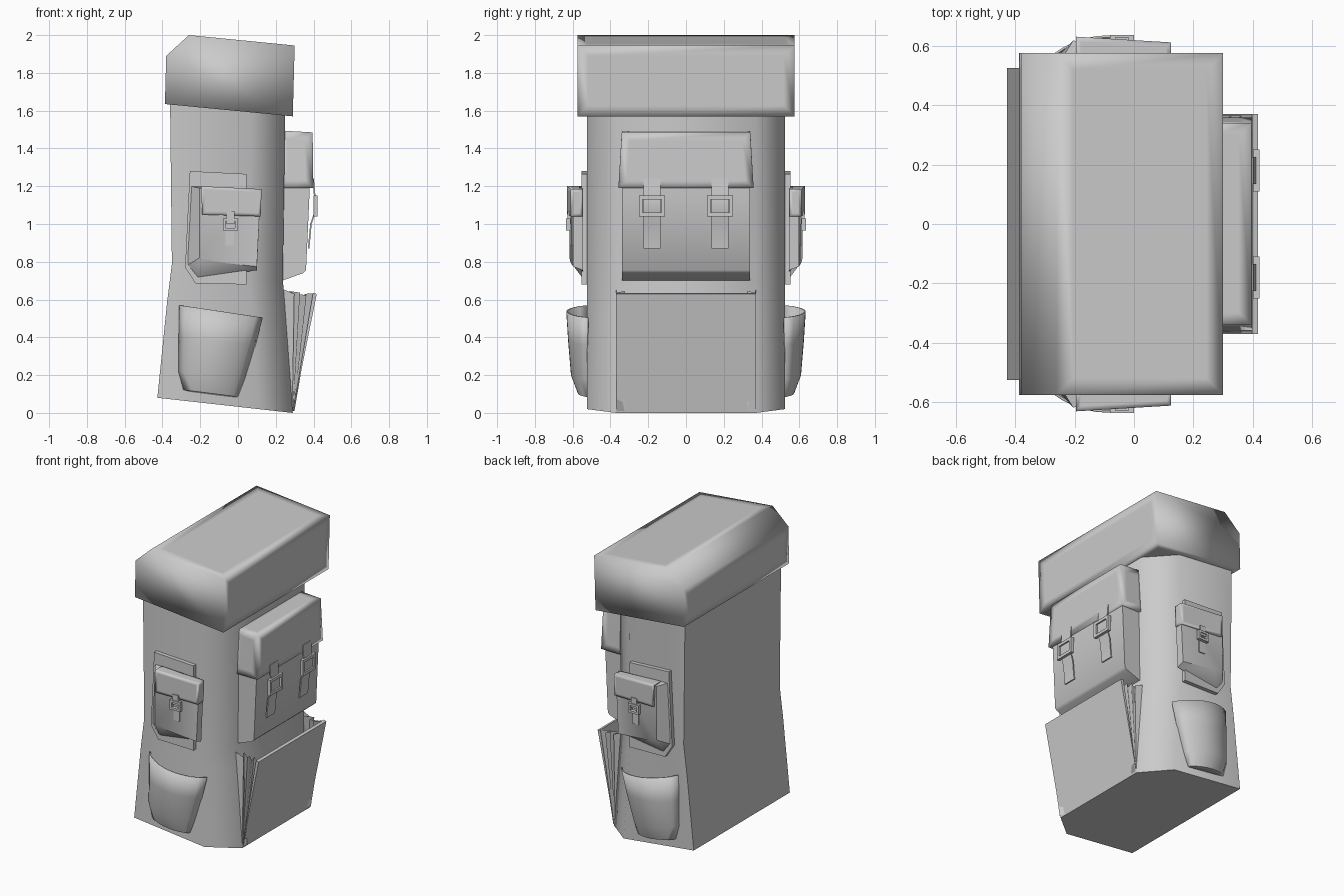
import bpy, bmesh, math

if "Cube" in bpy.data.objects:
    bpy.data.objects.remove(bpy.data.objects["Cube"])


def loft(name, rings, cap=True, closed=True, angle=50, soft=0, mirror=False, thick=0):
    """Skin equal-length rings; soft insets big faces so full smoothing looks padded."""
    bm = bmesh.new()
    vs = [[bm.verts.new(p) for p in r] for r in rings]
    n = len(rings[0])
    for a, b in zip(vs, vs[1:]):
        for i in range(n if closed else n - 1):
            j = (i + 1) % n
            bm.faces.new((a[i], a[j], b[j], b[i]))
    if cap:
        bm.faces.new(vs[0])
        bm.faces.new(vs[-1])
    bmesh.ops.recalc_face_normals(bm, faces=bm.faces[:])
    if soft:
        big = [f for f in bm.faces if min(e.calc_length() for e in f.edges) > soft * 0.9]
        bmesh.ops.inset_individual(bm, faces=big, thickness=soft * 0.4)
    me = bpy.data.meshes.new(name)
    bm.to_mesh(me)
    bm.free()
    ob = bpy.data.objects.new(name, me)
    bpy.context.collection.objects.link(ob)
    bpy.ops.object.select_all(action='DESELECT')
    ob.select_set(True)
    bpy.context.view_layer.objects.active = ob
    bpy.ops.object.shade_smooth_by_angle(angle=math.radians(angle))
    if thick:
        m = ob.modifiers.new("thickness", 'SOLIDIFY')
        m.thickness, m.offset = thick, 0
    if mirror:
        m = ob.modifiers.new("mirror", 'MIRROR')
        m.use_axis = (False, True, False)
    return ob


def prism_y(name, pts, lo, hi, **kw):
    """Extrude an x-z outline along y."""
    return loft(name, [[(x, y, z) for x, z in pts] for y in (lo, hi)], **kw)


def ribbon_x(name, path, y, w, t=0.008):
    """Strap hanging on the +x side: x-z path with thickness t, width w."""
    pts = path + [(x - t, z) for x, z in reversed(path)]
    return prism_y(name, pts, y - w / 2, y + w / 2, mirror=True)


def box(name, lo, hi, mirror=True):
    return prism_y(name, [(lo[0], lo[2]), (hi[0], lo[2]), (hi[0], hi[2]), (lo[0], hi[2])],
                   lo[1], hi[1], mirror=mirror)


# Main body: back edge / front edge positions at each level, chamfered front corners
levels = [(-.427, .08, .29, 0), (-.375, .59, .25, .54), (-.35, .79, .237, .71), (-.36, 1.68, .25, 1.62)]
rings = []
for xb, zb, xf, zf in levels:
    ring = []
    for x, y in [(xb, -.525), (xf - .18, -.525), (xf, -.37), (xf, .37), (xf - .18, .525), (xb, .525)]:
        ring.append((x, y, zb + (zf - zb) * (x - xb) / (xf - xb)))
    rings.append(ring)
loft("body", rings, angle=60)

# Lid
prism_y("lid", [(-.387, 1.635), (-.38, 1.89), (-.26, 2.0), (.3, 1.945), (.29, 1.57)],
        -.575, .575, angle=93, soft=.2)

# Large front pocket with its flap
prism_y("front_pocket", [(.22, 1.3), (.385, 1.3), (.378, 1.15), (.36, .755), (.345, .74), (.22, .695)],
        -.34, .34)
loft("front_pocket_flap", [
    [(.22, -.34, 1.495), (.395, -.34, 1.485), (.395, .34, 1.485), (.22, .34, 1.495)],
    [(.22, -.358, 1.19), (.399, -.358, 1.19), (.399, .358, 1.19), (.22, .358, 1.19)]],
    angle=93, soft=.15)

# Front pocket straps and buckles
ribbon_x("front_strap", [(.402, 1.24), (.406, 1.19), (.413, 1.12), (.411, 1.06), (.39, 1.0), (.378, .87)], .18, .09)
for nm, y0, y1, z0, z1 in [("left", .11, .13, 1.04, 1.15), ("right", .23, .25, 1.04, 1.15),
                           ("bottom", .13, .23, 1.04, 1.06), ("top", .13, .23, 1.13, 1.15)]:
    box("front_buckle_" + nm, (.4, y0, z0), (.422, y1, z1))

# Lower front pocket: leaning panel with pleated gussets
prism_y("lower_panel", [(.29, 0), (.417, .63), (.397, .635)], -.37, .37)
tops = [(.24, .37, .655), (.298, .365, .63), (.272, .325, .645), (.328, .365, .637),
        (.318, .325, .63), (.362, .365, .622), (.352, .325, .63), (.405, .368, .633)]
loft("pleated_gusset", [tops, [(.285 + .002 * i, p[1], .01) for i, p in enumerate(tops)]],
     cap=False, closed=False, angle=20, mirror=True)

# Open side pockets, bulging half-round cups
cups = [((-.31, .57), (.128, .505), .11), ((-.313, .4), (.09, .36), .1), ((-.315, .22), (.035, .18), .085),
        ((-.29, .125), (0, .088), .05), ((-.28, .12), (-.01, .086), 0)]
rings = []
for (xa, za), (xb, zb), d in cups:
    rings.append([(xa + (xb - xa) * i / 12, .52 + d * math.sin(math.pi * i / 12) ** .65,
                   za + (zb - za) * i / 12) for i in range(13)])
loft("side_cup", rings, cap=False, closed=False, angle=60, mirror=True, thick=.008)

# Upper side pockets: backing plate, bag, flap
prism_y("side_plate", [(-.255, 1.28), (.045, 1.265), (.045, .68), (-.225, .685), (-.28, .77)],
        .51, .552, mirror=True)
bag = [
    ((-.25, 1.2), (.12, 1.185), (.1, .755), (-.215, .71), (-.272, .78)),
    ((-.205, 1.19), (.12, 1.18), (.1, .775), (-.14, .8), (-.205, .82))]
loft("side_bag", [[(x, .545, z) for x, z in bag[0]],
                  [(x, .607 - .06 * (x + .05), z) for x, z in bag[1]]], mirror=True, angle=40)
flap = [(-.195, 1.2), (.125, 1.185), (.12, 1.04), (-.19, 1.05)]
loft("side_flap", [[(x, .548, z) for x, z in flap],
                   [(x, .621 - .06 * (x + .05), z) for x, z in flap]], angle=93, soft=.06, mirror=True)

# Side strap and buckle
sx = -.04
box("side_strap_upper", (sx - .022, .61, 1.0), (sx + .022, .628, 1.07))
box("side_strap_lower", (sx - .025, .6, .885), (sx + .02, .613, 1.0))
for nm, x0, x1, z0, z1 in [("left", -.04, -.025, .965, 1.03), ("right", .025, .04, .965, 1.03),
                           ("bottom", -.025, .025, .965, .98), ("top", -.025, .025, 1.015, 1.03)]:
    box("side_buckle_" + nm, (sx + x0, .612, z0), (sx + x1, .635, z1))
